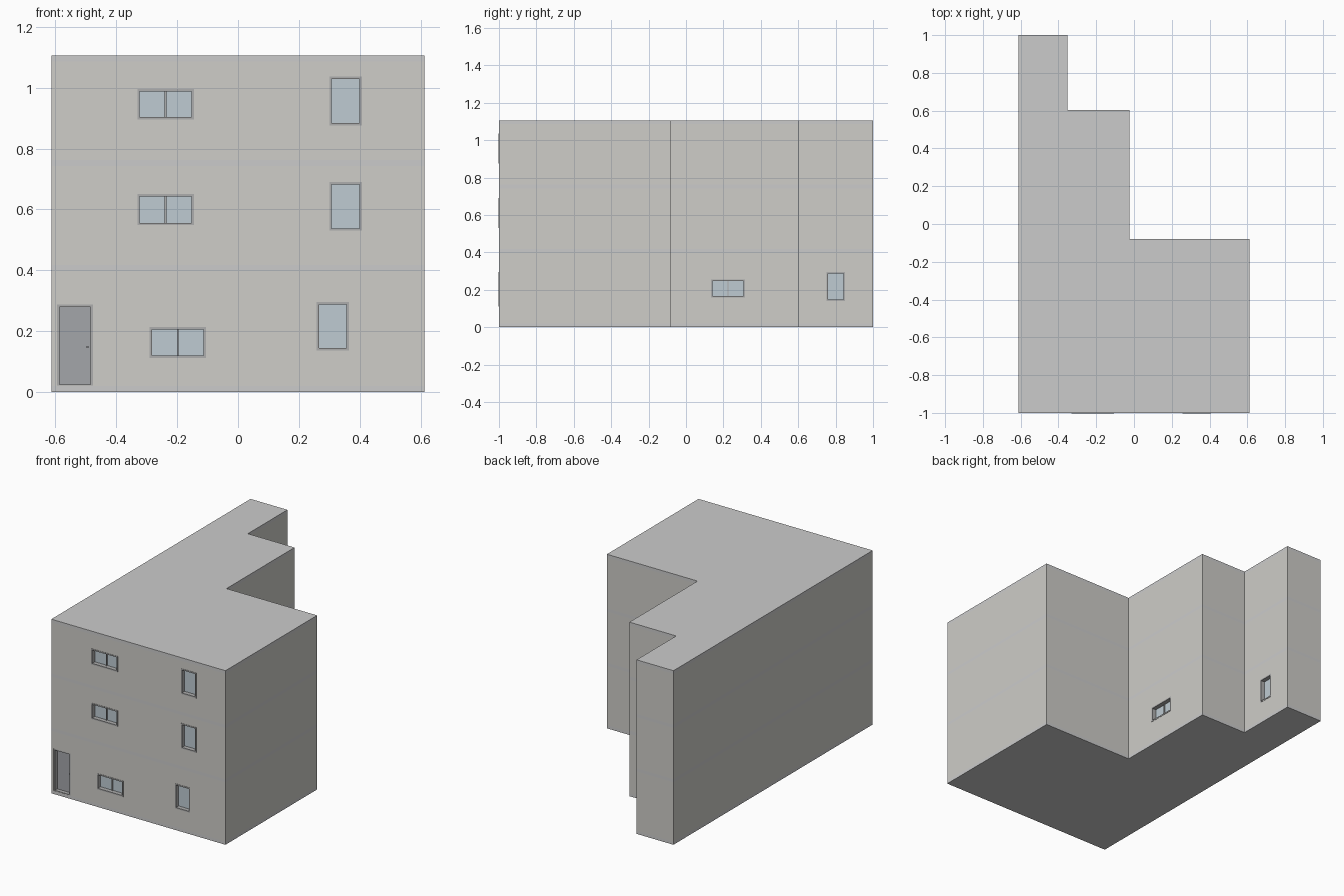
import bpy, bmesh

if "Cube" in bpy.data.objects:
    bpy.data.objects.remove(bpy.data.objects["Cube"])

# Stepped footprint, counter-clockwise
PLAN = [(-0.612, -1), (0.612, -1), (0.612, -0.08), (-0.025, -0.08),
        (-0.025, 0.603), (-0.353, 0.603), (-0.353, 1), (-0.612, 1)]
SLABS = [0.0, 0.397, 0.742, 1.086]      # underside of each slab
SLAB_T = 0.02
WALL_T = 0.05


def material(name, rgb):
    m = bpy.data.materials.new(name)
    m.diffuse_color = (*rgb, 1)
    m.use_nodes = True
    m.node_tree.nodes["Principled BSDF"].inputs["Base Color"].default_value = m.diffuse_color
    return m


WALL = material("warm_grey", (0.62, 0.61, 0.58))
SLAB = material("slab_grey", (0.56, 0.56, 0.56))
FRAME = material("frame_grey", (0.42, 0.42, 0.42))
GLASS = material("glass_blue", (0.52, 0.60, 0.65))
DOOR = material("door_grey", (0.37, 0.38, 0.40))


def finish(name, bm, mat):
    bmesh.ops.recalc_face_normals(bm, faces=bm.faces)
    me = bpy.data.meshes.new(name)
    bm.to_mesh(me)
    bm.free()
    ob = bpy.data.objects.new(name, me)
    bpy.context.collection.objects.link(ob)
    if mat:
        me.materials.append(mat)
    return ob


def prism(name, z0, z1, mat, capped=True):
    bm = bmesh.new()
    low = [bm.verts.new((x, y, z0)) for x, y in PLAN]
    top = [bm.verts.new((x, y, z1)) for x, y in PLAN]
    n = len(PLAN)
    for i in range(n):
        j = (i + 1) % n
        bm.faces.new((low[i], low[j], top[j], top[i]))
    if capped:
        bm.faces.new(top)
        bm.faces.new(low[::-1])
    return finish(name, bm, mat)


def add_box(bm, side, u0, u1, z0, z1, d0, d1):
    """Box on a wall: u runs along it, d is depth inwards from its face."""
    axis, w = side
    if axis == "front":
        lo, hi = (u0, w + d0, z0), (u1, w + d1, z1)
    else:
        lo, hi = (w - d1, u0, z0), (w - d0, u1, z1)
    verts = bmesh.ops.create_cube(bm, size=1)["verts"]
    for v in verts:
        v.co = [a if c < 0 else b for a, b, c in zip(lo, hi, v.co)]


F, R1, R2 = ("front", -1.0), ("right", -0.025), ("right", -0.353)
# side, u0, u1, z0, z1, kind
OPENINGS = [
    (F, -0.331, -0.145, 0.895, 0.995, "double_window"),
    (F, -0.331, -0.145, 0.548, 0.650, "double_window"),
    (F, -0.291, -0.105, 0.112, 0.213, "double_window"),
    (F, 0.300, 0.407, 0.876, 1.037, "single_window"),
    (F, 0.300, 0.407, 0.530, 0.690, "single_window"),
    (F, 0.258, 0.364, 0.137, 0.295, "single_window"),
    (F, -0.595, -0.477, 0.021, 0.288, "door"),
    (R1, 0.135, 0.315, 0.158, 0.255, "double_window"),
    (R2, 0.750, 0.850, 0.140, 0.296, "single_window"),
]

# Floor and roof slabs
for i, z in enumerate(SLABS):
    prism(f"slab_{i}", z, z + SLAB_T, SLAB)

# Hollow walls of each storey, cut by the openings
for i in range(3):
    z0, z1 = SLABS[i] + SLAB_T, SLABS[i + 1]
    walls = prism(f"walls_{i}", z0, z1, WALL, capped=False)
    sol = walls.modifiers.new("thickness", "SOLIDIFY")
    sol.thickness, sol.offset, sol.use_even_offset = WALL_T, -1, True
    bm = bmesh.new()
    for side, u0, u1, a, b, kind in OPENINGS:
        if z0 < (a + b) / 2 < z1:
            add_box(bm, side, u0, u1, a, b, -0.05, WALL_T + 0.05)
    cutter = finish(f"opening_cutter_{i}", bm, None)
    cutter.hide_render = True
    cut = walls.modifiers.new("openings", "BOOLEAN")
    cut.operation, cut.solver, cut.object = "DIFFERENCE", "EXACT", cutter
    bpy.context.view_layer.objects.active = walls
    for m in ("thickness", "openings"):
        bpy.ops.object.modifier_apply(modifier=m)
    bpy.data.objects.remove(cutter)

# Frames, panes and door leaf set into the openings
T = 0.008
for i, (side, u0, u1, z0, z1, kind) in enumerate(OPENINGS):
    out = -0.002 if kind != "door" else 0.001
    bm = bmesh.new()
    add_box(bm, side, u0, u0 + T, z0, z1, out, 0.04)
    add_box(bm, side, u1 - T, u1, z0, z1, out, 0.04)
    add_box(bm, side, u0 + T, u1 - T, z1 - T, z1, out, 0.04)
    add_box(bm, side, u0 + T, u1 - T, z0, z0 + (T if kind != "door" else 0.004), out, 0.04)
    if kind == "double_window":
        mid = (u0 + u1) / 2
        add_box(bm, side, mid - 0.003, mid + 0.003, z0 + T, z1 - T, 0.018, 0.04)
    finish(f"{kind}_frame_{i}", bm, FRAME)
    bm = bmesh.new()
    add_box(bm, side, u0 + T / 2, u1 - T / 2, z0 + 0.002, z1 - T / 2, 0.025, 0.035)
    if kind == "door":
        # door handle
        add_box(bm, side, u1 - 0.02, u1 - 0.014, 0.145, 0.151, 0.015, 0.026)
    finish("door_leaf" if kind == "door" else f"{kind}_pane_{i}", bm,
           DOOR if kind == "door" else GLASS)
